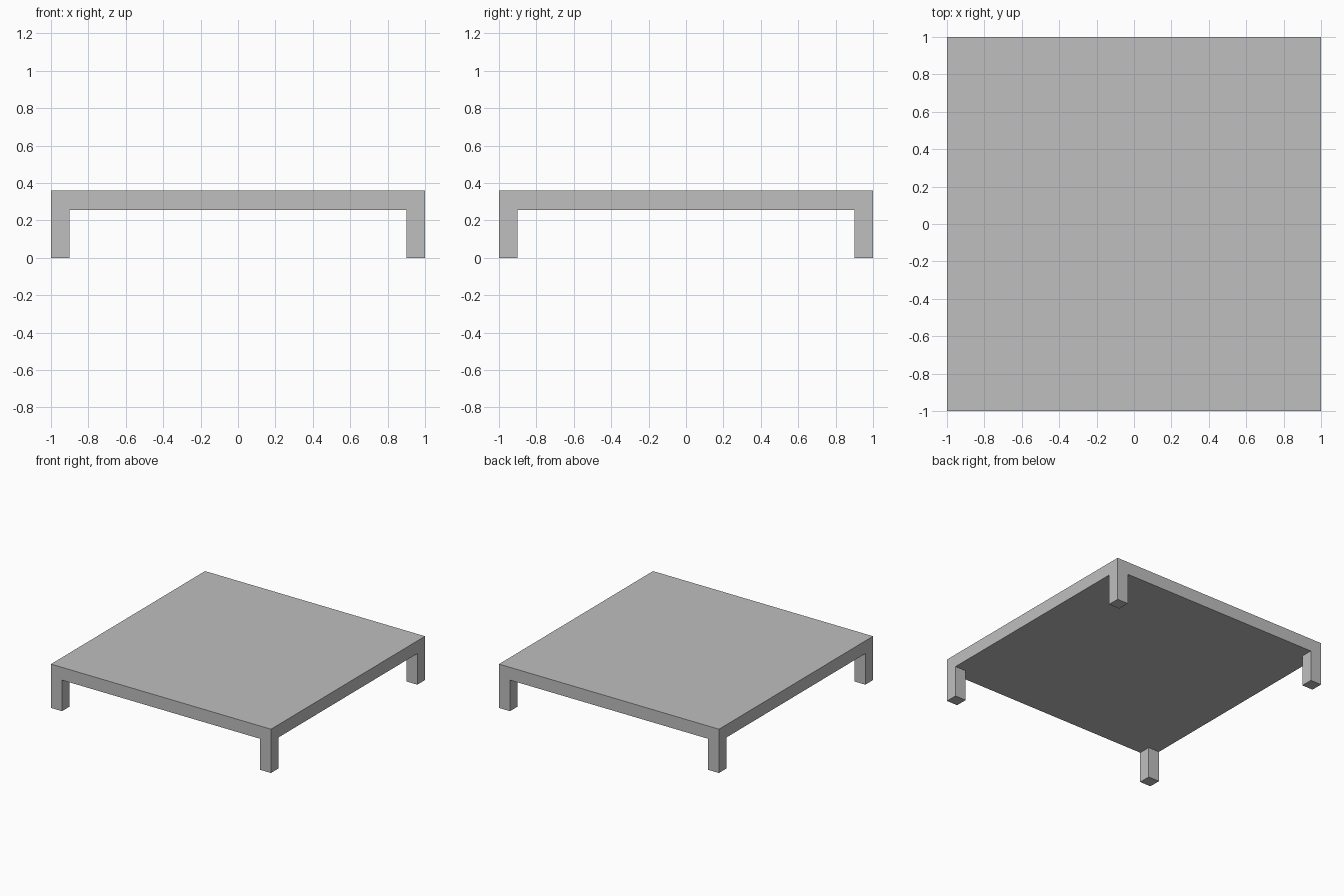
import bpy

cube = bpy.data.objects.get("Cube")
if cube:
    bpy.data.objects.remove(cube, do_unlink=True)

HEIGHT, UNDERSIDE, LEG = 0.36, 0.255, 0.1

grey = bpy.data.materials.new("light_grey")
grey.use_nodes = True
colour = (0.52, 0.52, 0.52, 1)
grey.diffuse_color = colour
grey.node_tree.nodes["Principled BSDF"].inputs["Base Color"].default_value = colour


def box(name, centre, size):
    bpy.ops.mesh.primitive_cube_add(size=1, location=centre)
    part = bpy.context.object
    part.name = name
    part.scale = size
    bpy.ops.object.transform_apply(location=False, rotation=False, scale=True)
    part.data.materials.append(grey)
    return part


# Square slab top
box("table_top", (0, 0, (HEIGHT + UNDERSIDE) / 2), (2, 2, HEIGHT - UNDERSIDE))

# Four square legs, flush with the corners
offset = 1 - LEG / 2
for side, x in (("left", offset), ("right", -offset)):
    for end, y in (("front", -offset), ("back", offset)):
        box(f"{end}_{side}_leg", (x, y, UNDERSIDE / 2), (LEG, LEG, UNDERSIDE))
